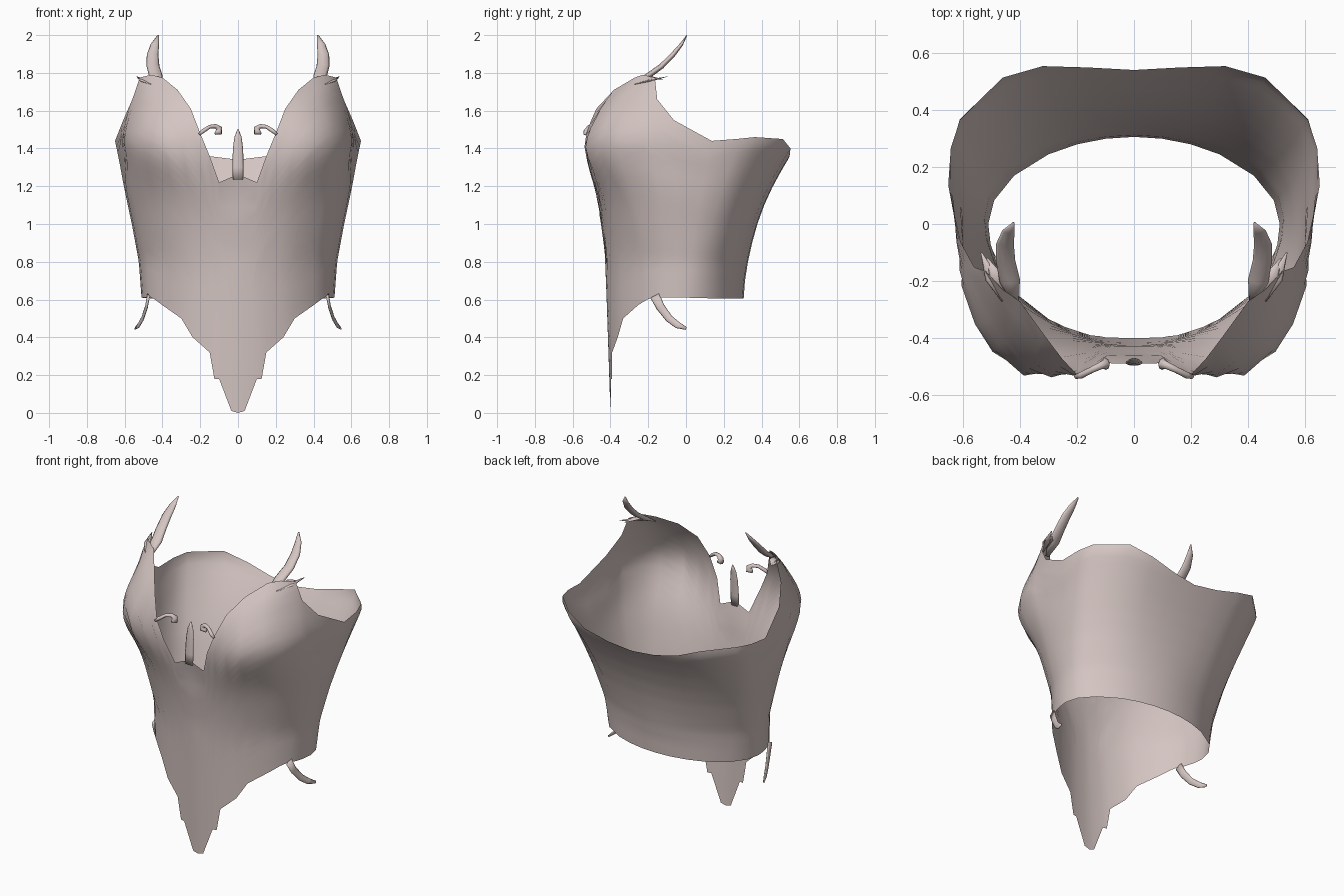
import bpy, bmesh
from math import sin, cos, asin, acos, pi, exp
from mathutils import Vector

cube = bpy.data.objects.get("Cube")
if cube:
    bpy.data.objects.remove(cube)

shell_mat = bpy.data.materials.new("pale_rose")
shell_mat.use_nodes = True
rose = (0.66, 0.56, 0.54, 1)
shell_mat.diffuse_color = rose
shell_mat.node_tree.nodes["Principled BSDF"].inputs["Base Color"].default_value = rose


def finish(name, bm, mirrored=True):
    """Turn a bmesh into a smooth object, mirrored across x."""
    mesh = bpy.data.meshes.new(name)
    for face in bm.faces:
        face.smooth = True
    bm.to_mesh(mesh)
    bm.free()
    mesh.materials.append(shell_mat)
    obj = bpy.data.objects.new(name, mesh)
    bpy.context.collection.objects.link(obj)
    if mirrored:
        mod = obj.modifiers.new("mirror", 'MIRROR')
        mod.merge_threshold = 0.0005
    return obj


def lookup(table, z):
    """Linear interpolation in a list of (height, value)."""
    if z <= table[0][0]:
        return table[0][1]
    for (z0, v0), (z1, v1) in zip(table, table[1:]):
        if z <= z1:
            return v0 + (v1 - v0) * (z - z0) / (z1 - z0)
    return table[-1][1]


def bell(value, middle, spread):
    return exp(-((value - middle) / spread) ** 2)


# Body sections by height: half width, front, back, centre and squareness
WIDTH = [(.6, .51), (.8, .525), (1, .562), (1.2, .605), (1.44, .652), (1.55, .622), (1.66, .58), (1.78, .55)]
FRONT = [(0, -.4), (.6, -.42), (.85, -.43), (1, -.45), (1.1, -.467), (1.2, -.495), (1.3, -.53), (1.4, -.545),
         (1.5, -.535), (1.6, -.5), (1.7, -.43), (1.78, -.32)]
BACK = [(.6, .305), (.7, .312), (.8, .328), (.9, .35), (1, .378), (1.1, .414), (1.2, .46), (1.3, .515), (1.41, .583)]
CENTRE = [(.6, 0), (1, .05), (1.44, .14), (1.6, .12), (1.78, 0)]
POWER = [(.8, 1.95), (1.4, 2.8)]


def surface(a, z):
    """Point on the body at angle a from the front and height z."""
    p = 2 / lookup(POWER, z)
    x = lookup(WIDTH, z) * max(sin(a), 0) ** p
    yc = lookup(CENTRE, z)
    end = lookup(FRONT, z) if cos(a) > 0 else lookup(BACK, z)
    y = yc + (end - yc) * abs(cos(a)) ** p
    if cos(a) > 0:
        # Cleavage, full cups and a hollow under the arm
        rise = min(max((z - 1.05) / .25, 0), 1)
        hollow = .025 * rise * bell(y, -.09, .13) * bell(z, 1.38, .16)
        y += .03 * rise * bell(x, 0, .14) - .055 * bell(x, .43, .14) * bell(z, 1.4, .17)
        x -= hollow
    return Vector((x, y, z))


def angle_x(x, z):
    return asin(min(x / lookup(WIDTH, z), 1) ** (lookup(POWER, z) / 2))


def angle_y(y, z):
    yc = lookup(CENTRE, z)
    return acos(min(abs((y - yc) / (lookup(FRONT, z) - yc)), 1) ** (lookup(POWER, z) / 2))


# Each column runs from the hem to the neckline: (top, top z, hem, hem z)
front_cols = [(0, 1.255, 0, 0), (.03, 1.25, .035, .01), (.1, 1.22, .1, .18), (.15, 1.36, .125, .18),
              (.2, 1.48, .15, .32), (.25, 1.61, .24, .4), (.32, 1.71, .3, .5), (.4, 1.775, .4, .57),
              (.46, 1.79, .44, .6), (.52, 1.775, .47, .615)]
side_cols = [(-.15, 1.66, -.13, .61), (-.06, 1.55, -.07, .61), (.14, 1.44, 0, .61)]
back_cols = [(.642, 1.45, .49, .608), (.61, 1.46, .42, .605), (.46, 1.45, .3, .605),
             (.32, 1.4, .2, .605), (.16, 1.36, .1, .605), (0, 1.34, 0, .605)]
columns = [(angle_x(t, tz), tz, angle_x(h, hz), hz) for t, tz, h, hz in front_cols]
columns += [(angle_y(t, tz), tz, angle_y(h, hz), hz) for t, tz, h, hz in side_cols]
columns += [(pi - angle_x(t, tz), tz, pi - angle_x(h, hz), hz) for t, tz, h, hz in back_cols]

# Bodice shell
ROWS = 24
bm = bmesh.new()
grid = []
for ta, tz, ha, hz in columns:
    steps = [i / ROWS for i in range(ROWS + 1)]
    grid.append([bm.verts.new(surface(ha + (ta - ha) * s, hz + (tz - hz) * s)) for s in steps])
for left, right in zip(grid, grid[1:]):
    for i in range(ROWS):
        bm.faces.new((left[i], right[i], right[i + 1], left[i + 1]))
for v in bm.verts:
    if abs(v.co.x) < 0.0005:
        v.co.x = 0
finish("bodice_shell", bm)


def horn(name, path, radii, wide=(1, 0, 0), flat=1.0, mirrored=True, sides=8):
    """Tapered sweep; wide is the broad direction, flat the thickness ratio."""
    bm = bmesh.new()
    pts = [Vector(p) for p in path]
    rings = []
    for i, p in enumerate(pts):
        tangent = (pts[min(i + 1, len(pts) - 1)] - pts[max(i - 1, 0)]).normalized()
        side = Vector(wide)
        side = (side - tangent * side.dot(tangent)).normalized()
        normal = tangent.cross(side)
        ring = []
        for k in range(sides):
            t = 2 * pi * k / sides
            ring.append(bm.verts.new(p + radii[i] * (side * cos(t) + normal * sin(t) * flat)))
        rings.append(ring)
    for lo, hi in zip(rings, rings[1:]):
        for k in range(sides):
            n = (k + 1) % sides
            bm.faces.new((lo[k], lo[n], hi[n], hi[k]))
    bm.faces.new(rings[0][::-1])
    bm.faces.new(rings[-1])
    bmesh.ops.recalc_face_normals(bm, faces=bm.faces)
    return finish(name, bm, mirrored)


# Shoulder blades and their small barbs
horn("shoulder_horn",
     [(.415, -.28, 1.74), (.435, -.2, 1.785), (.45, -.13, 1.835), (.452, -.07, 1.895), (.44, -.025, 1.95),
      (.422, .005, 2)],
     [.012, .036, .034, .031, .022, .004], flat=.42)
horn("outer_barb", [(.46, -.27, 1.74), (.5, -.19, 1.76), (.535, -.1, 1.78)], [.004, .022, .003], flat=.3)
horn("inner_barb", [(.45, -.25, 1.76), (.485, -.18, 1.775), (.515, -.12, 1.765)], [.004, .022, .003], flat=.3)

# Neckline curls with a swollen tip
horn("neckline_curl",
     [(.205, -.535, 1.475), (.185, -.53, 1.492), (.15, -.512, 1.515), (.118, -.497, 1.518),
      (.099, -.49, 1.505), (.1, -.49, 1.488), (.122, -.494, 1.477)],
     [.008, .012, .011, .013, .018, .022, .006], wide=(0, 1, 0), flat=.9)

# Centre spike
horn("centre_spike",
     [(0, -.49, 1.235), (0, -.488, 1.3), (0, -.482, 1.4), (0, -.476, 1.46), (0, -.47, 1.5)],
     [.027, .03, .027, .019, .004], flat=.25, mirrored=False)

# Hip hooks
horn("hip_hook",
     [(.474, -.165, .62), (.485, -.135, .56), (.505, -.09, .5), (.525, -.045, .465), (.545, 0, .447)],
     [.026, .023, .02, .018, .008], wide=(0, .6, .8), flat=.3)
